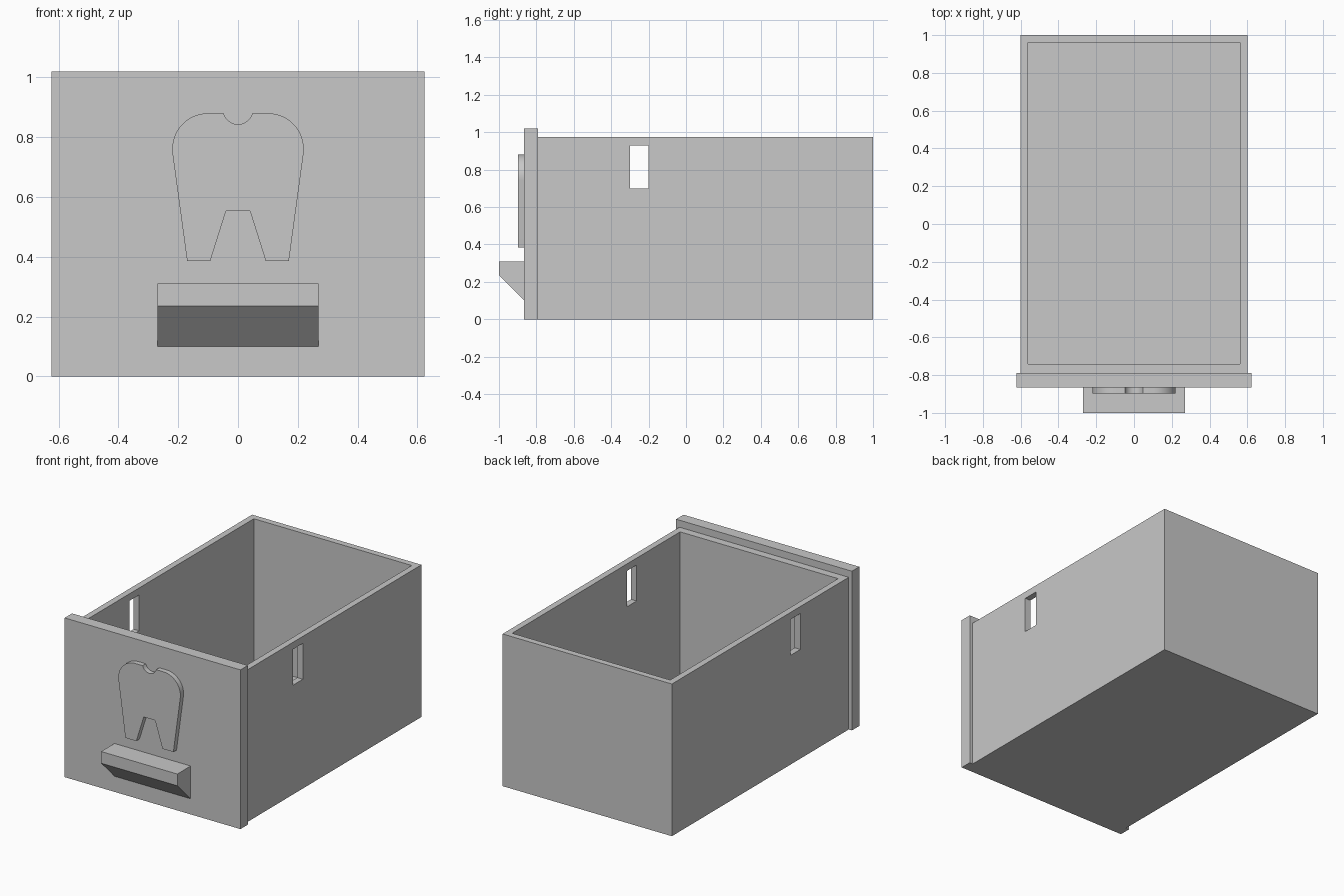
import bpy
import bmesh
from math import cos, sin, radians
from mathutils import Vector

if "Cube" in bpy.data.objects:
    bpy.data.objects.remove(bpy.data.objects["Cube"], do_unlink=True)

grey = bpy.data.materials.new("light grey")
grey.use_nodes = True
grey.diffuse_color = (0.58, 0.58, 0.58, 1)
grey.node_tree.nodes["Principled BSDF"].inputs["Base Color"].default_value = grey.diffuse_color


def prism(name, outline, offset):
    """Extrude a closed outline of 3D points along an offset."""
    bm = bmesh.new()
    face = bm.faces.new([bm.verts.new(p) for p in outline])
    top = bmesh.ops.extrude_face_region(bm, geom=[face], use_keep_orig=True)
    moved = [v for v in top["geom"] if isinstance(v, bmesh.types.BMVert)]
    bmesh.ops.translate(bm, verts=moved, vec=Vector(offset))
    bmesh.ops.recalc_face_normals(bm, faces=bm.faces)
    mesh = bpy.data.meshes.new(name)
    bm.to_mesh(mesh)
    bm.free()
    mesh.materials.append(grey)
    ob = bpy.data.objects.new(name, mesh)
    bpy.context.collection.objects.link(ob)
    return ob


def box(name, half_width, y0, y1, z0, z1):
    w = half_width
    return prism(name, [(-w, y0, z0), (w, y0, z0), (w, y1, z0), (-w, y1, z0)], (0, 0, z1 - z0))


def cut(target, cutter):
    mod = target.modifiers.new("cut", "BOOLEAN")
    mod.operation, mod.solver, mod.object = "DIFFERENCE", "EXACT", cutter
    bpy.context.view_layer.objects.active = target
    bpy.ops.object.modifier_apply(modifier=mod.name)
    bpy.data.objects.remove(cutter, do_unlink=True)


# Open drawer box with a slot through both side walls
drawer_box = box("drawer_box", 0.6, -0.79, 1.0, 0, 0.975)
cut(drawer_box, box("cavity_cutter", 0.56, -0.74, 0.96, 0.04, 1.2))
cut(drawer_box, box("slot_cutter", 0.8, -0.3, -0.2, 0.70, 0.93))

# Front panel, wider and taller than the box
FRONT = -0.865
box("front_panel", 0.623, FRONT, -0.79, 0, 1.02)

# Wedge-shaped pull with a sloping underside
profile = [(FRONT, 0.31), (-1.0, 0.31), (-1.0, 0.235), (FRONT, 0.10)]
prism("pull_handle", [(-0.27, y, z) for y, z in profile], (0.54, 0, 0))

# Raised tooth emblem: right half outline, then mirrored
half = [(0.05 * sin(radians(a)), 0.893 - 0.05 * cos(radians(a))) for a in range(0, 76, 15)]
half += [(0.1 + 0.12 * cos(radians(a)), 0.76 + 0.12 * sin(radians(a))) for a in range(90, -9, -7)]
half += [(0.17, 0.385), (0.093, 0.385), (0.04, 0.553)]
outline = half + [(-x, z) for x, z in reversed(half[1:])]
tooth = prism("tooth_emblem", [(x, FRONT, z) for x, z in outline], (0, -0.032, 0))
bpy.ops.object.select_all(action="DESELECT")
tooth.select_set(True)
bpy.context.view_layer.objects.active = tooth
bpy.ops.object.shade_smooth_by_angle(angle=radians(25))
